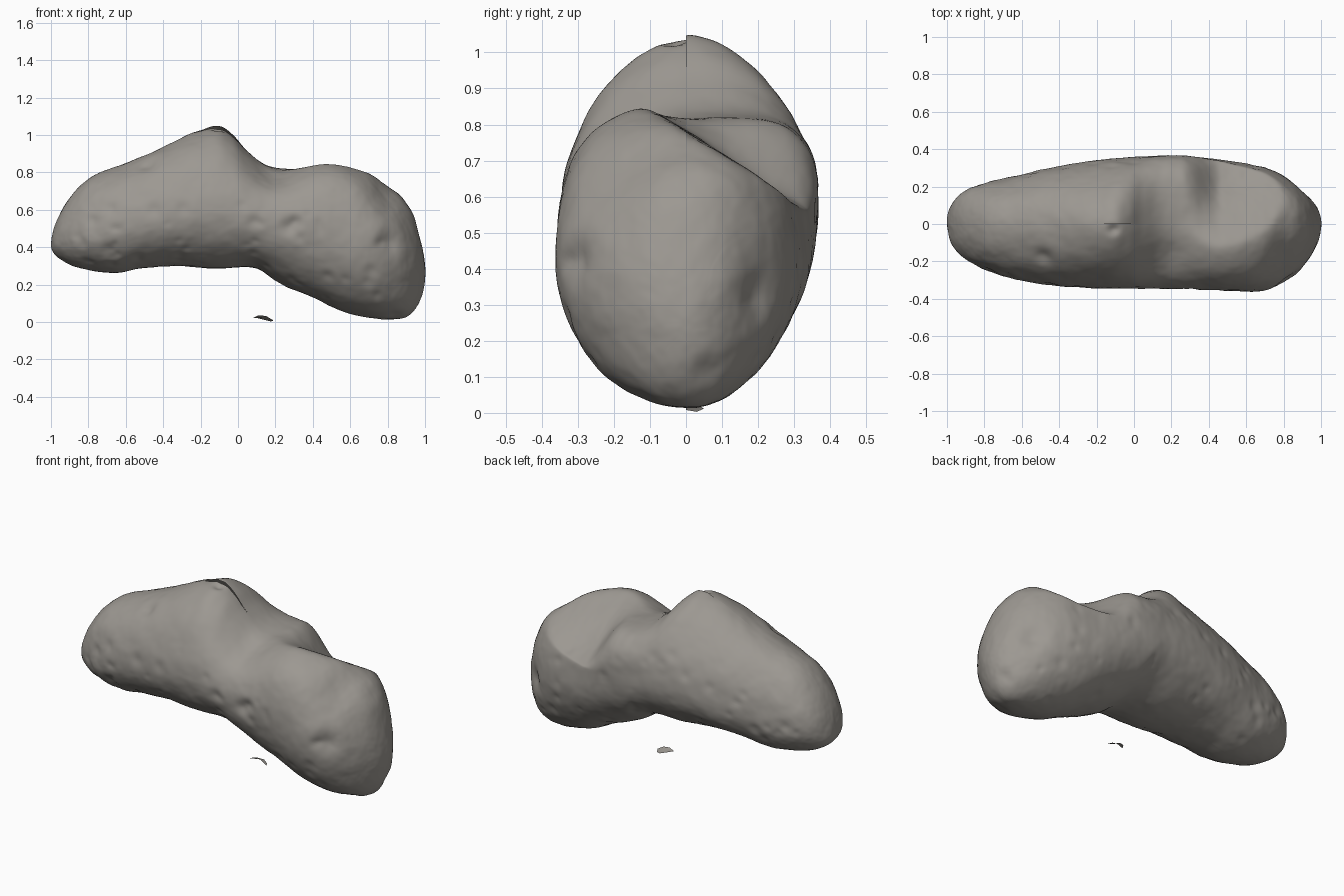
import bpy, bmesh, math, random
from mathutils import Vector, noise

if "Cube" in bpy.data.objects:
    bpy.data.objects.remove(bpy.data.objects["Cube"])

random.seed(4)


def curve(pairs):
    """Smooth interpolation along x, eased so that both ends round off."""
    ts = [math.acos(max(-1, min(1, -p[0]))) for p in pairs]
    vs = [p[1] for p in pairs]
    n = len(ts)
    d = [(vs[i + 1] - vs[i]) / (ts[i + 1] - ts[i]) for i in range(n - 1)]
    m = [d[0]] + [(d[i - 1] + d[i]) / 2 for i in range(1, n - 1)] + [d[-1]]

    def f(t):
        i = 0
        while i < n - 2 and t > ts[i + 1]:
            i += 1
        h = ts[i + 1] - ts[i]
        s = (t - ts[i]) / h
        return ((2*s**3 - 3*s*s + 1) * vs[i] + (s**3 - 2*s*s + s) * h * m[i]
                + (3*s*s - 2*s**3) * vs[i + 1] + (s**3 - s*s) * h * m[i + 1])
    return f


# Outline profiles along the length
top = curve([(-1, .41), (-.97, .54), (-.9, .66), (-.8, .765), (-.6, .85), (-.4, .935),
             (-.2, 1.025), (-.1, 1.05), (-.03, 1.005), (.05, .915), (.15, .84), (.25, .82),
             (.35, .84), (.48, .865), (.6, .84), (.7, .805), (.8, .735), (.88, .67),
             (.95, .54), (.985, .4), (1, .25)])
bottom = curve([(-1, .41), (-.95, .335), (-.85, .29), (-.65, .265), (-.5, .29), (-.3, .30),
                (-.1, .285), (.1, .285), (.2, .22), (.4, .13), (.55, .06), (.7, .022),
                (.8, .015), (.9, .03), (.96, .09), (1, .25)])
middle = curve([(-1, .41), (-.6, .51), (-.1, .58), (.2, .54), (.6, .44), (1, .25)])
front_width = curve([(-1, 0), (-.97, .115), (-.9, .19), (-.8, .245), (-.6, .30), (-.4, .335),
                     (0, .348), (.4, .352), (.65, .36), (.75, .34), (.85, .28),
                     (.95, .16), (1, 0)])
back_width = curve([(-1, 0), (-.97, .115), (-.9, .18), (-.8, .22), (-.6, .265), (-.4, .31),
                    (-.2, .34), (.15, .365), (.4, .355), (.6, .325), (.75, .28),
                    (.85, .225), (.95, .13), (1, 0)])
front_round = curve([(-1, 2), (-.5, 2.05), (-.1, 1.75), (.2, 2.0), (.5, 2.5), (.8, 2.1), (1, 2)])
back_round = curve([(-1, 2), (-.5, 2.05), (-.1, 1.8), (.2, 3), (.6, 2.8), (1, 2)])

# Broad swells (negative) and hollows: x, y, z, radius, depth
swells = [(.2, .28, .78, .16, -.02), (.56, .26, .63, .18, .025),
          (.8, -.17, .68, .2, .025), (.18, -.2, .8, .16, .03)]
# Craters: x, y, z, radius, depth
craters = [(.88, .2, .33, .1, .02), (.8, -.3, .42, .09, .02), (-.69, -.27, .37, .07, .02),
           (.28, -.35, .51, .07, .02), (-.48, -.17, .84, .07, .015),
           (-.11, -.03, 1.03, .045, .02), (.95, .05, .12, .07, .012)]
for _ in range(80):
    t = math.acos(random.uniform(-.85, .88))
    side = random.choice((-1, 1))
    w = front_width(t) if side < 0 else back_width(t)
    a = random.uniform(-1.2, .5)
    h = top(t) - middle(t) if a > 0 else middle(t) - bottom(t)
    r = random.uniform(.025, .055)
    craters.append((-math.cos(t), side * w * math.cos(a), middle(t) + h * math.sin(a), r, r * .13))


def slope_off(p):
    """The top of the thick lobe falls away from a front crest to the back."""
    s = max(0, min(1, (p.x - .25) / .22))
    over = p.z - (.785 - .62 * p.y)
    k = .012
    soft = (over + math.sqrt(over * over + 4 * k * k)) / 2
    p.z -= soft * s * s * (3 - 2 * s)
    return p


def sculpt(p, centre):
    p = slope_off(p)
    inward = (centre - p).normalized()
    depth = .006 * noise.fractal(p * 5, 1.0, 2.0, 4)
    for x, y, z, r, d in swells:
        depth += d * math.exp(-1.5 * ((p.x - x)**2 + (p.y - y)**2 + (p.z - z)**2) / (r * r))
    for x, y, z, r, d in craters:
        q = ((p.x - x)**2 + (p.y - y)**2 + (p.z - z)**2) / (r * r)
        if q < 3:
            depth += d * (1 - q) * math.exp(-1.6 * q)
    return p + inward * depth


# Dark grey-brown stone
stone = bpy.data.materials.new("stone")
stone.diffuse_color = (.335, .315, .287, 1)
stone.use_nodes = True
stone.node_tree.nodes["Principled BSDF"].inputs["Base Color"].default_value = stone.diffuse_color


def finish(bm, name):
    me = bpy.data.meshes.new(name)
    bm.to_mesh(me)
    bm.free()
    me.shade_smooth()
    me.materials.append(stone)
    bpy.context.collection.objects.link(bpy.data.objects.new(name, me))


def half_shell(name, side, width, roundness, drop):
    """One lengthwise half of the rock, lofted from half-oval sections."""
    bm = bmesh.new()
    nx, na = 220, 90
    rows = []
    for i in range(nx + 1):
        t = math.pi * (.004 + .992 * i / nx)
        x, mid, w = -math.cos(t), middle(t), max(width(t), .001)
        up = top(t) - mid - drop * math.exp(-((x + .09) / .09)**2)
        down = mid - bottom(t)
        row = []
        for j in range(na + 1):
            a = -math.pi / 2 + math.pi * j / na
            e = 2 / (roundness(t) if a > 0 else 2.05)
            y = side * w * max(math.cos(a), 0)**e
            z = mid + (up if a > 0 else down) * math.copysign(abs(math.sin(a))**e, a)
            row.append(bm.verts.new(sculpt(Vector((x, y, z)), Vector((x * .8, 0, mid)))))
        rows.append(row)
    for r0, r1 in zip(rows, rows[1:]):
        for j in range(na):
            bm.faces.new((r0[j], r1[j], r1[j + 1], r0[j + 1]))
    for row in (rows[0], rows[-1]):
        bm.faces.new(row)
    bmesh.ops.recalc_face_normals(bm, faces=bm.faces)
    # Make sure the open shell faces outward
    f = max(bm.faces, key=lambda g: abs(g.calc_center_median().y))
    if f.normal.y * side < 0:
        bmesh.ops.reverse_faces(bm, faces=bm.faces)
    finish(bm, name)


half_shell("asteroid_front_half", -1, front_width, front_round, .015)
half_shell("asteroid_back_half", 1, back_width, back_round, 0)

# Loose sliver of rock below the belly
bm = bmesh.new()
outline = [(.08, 0, .022), (.11, 0, .036), (.15, 0, .032), (.19, 0, .008),
           (.175, .03, .003), (.14, .05, .012), (.10, .03, .022)]
hub = bm.verts.new((.135, .02, .022))
rim = [bm.verts.new(p) for p in outline]
for a, b in zip(rim, rim[1:] + rim[:1]):
    bm.faces.new((hub, a, b))
bmesh.ops.solidify(bm, geom=bm.faces[:], thickness=.003)
bmesh.ops.recalc_face_normals(bm, faces=bm.faces)
finish(bm, "loose_sliver")
